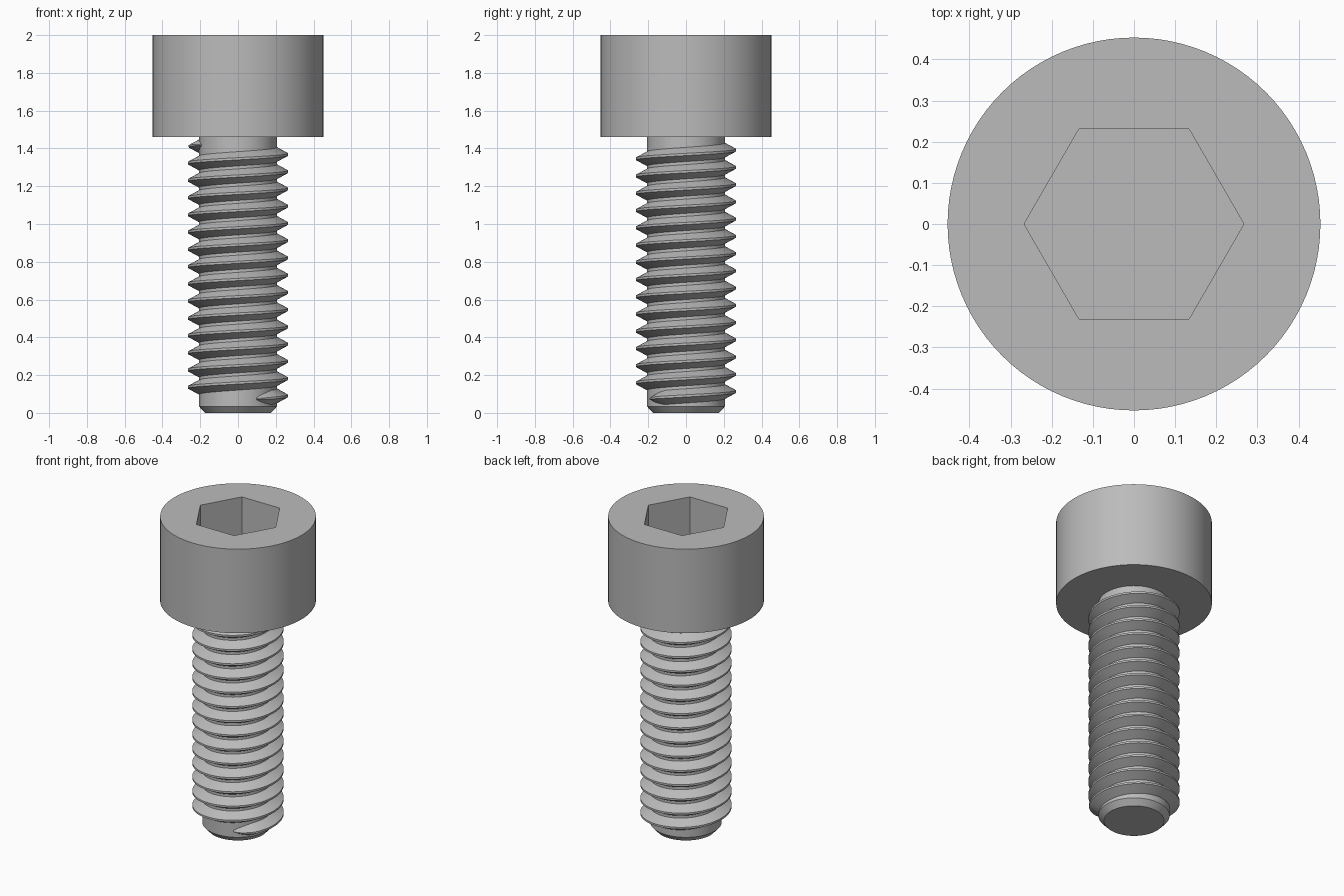
import bpy, bmesh
from math import sin, cos, pi, radians, sqrt

if "Cube" in bpy.data.objects:
    bpy.data.objects.remove(bpy.data.objects["Cube"])

HEAD_R, HEAD_BASE, TOP = 0.453, 1.46, 2.0
ROOT_R, CREST_R, PITCH = 0.207, 0.266, 0.0913

steel = bpy.data.materials.new("grey steel")
steel.use_nodes = True
steel.diffuse_color = (0.5, 0.5, 0.5, 1)
steel.node_tree.nodes["Principled BSDF"].inputs["Base Color"].default_value = (0.5, 0.5, 0.5, 1)


def finish(name, bm):
    """Turn a bmesh into a steel object."""
    bmesh.ops.recalc_face_normals(bm, faces=bm.faces)
    mesh = bpy.data.meshes.new(name)
    bm.to_mesh(mesh)
    bm.free()
    mesh.materials.append(steel)
    obj = bpy.data.objects.new(name, mesh)
    bpy.context.collection.objects.link(obj)
    return obj


def activate(obj):
    bpy.ops.object.select_all(action='DESELECT')
    obj.select_set(True)
    bpy.context.view_layer.objects.active = obj


def smooth(obj):
    activate(obj)
    bpy.ops.object.shade_smooth_by_angle(angle=radians(25))


def stack(name, sections, sides):
    """Closed solid from (radius, height) rings, capped at both ends."""
    bm = bmesh.new()
    rings = [[bm.verts.new((r * cos(2 * pi * i / sides), r * sin(2 * pi * i / sides), z))
              for i in range(sides)] for r, z in sections]
    for a, b in zip(rings, rings[1:]):
        for i in range(sides):
            j = (i + 1) % sides
            bm.faces.new((a[i], a[j], b[j], b[i]))
    bm.faces.new(rings[0])
    bm.faces.new(rings[-1])
    return finish(name, bm)


# Chamfered shank and cylindrical head in one lathed piece
screw = stack("head_and_shank", [(0.175, 0), (ROOT_R, 0.035), (ROOT_R, HEAD_BASE),
                                 (HEAD_R, HEAD_BASE), (HEAD_R, TOP)], 96)

# Hexagonal drive socket cut into the head
cutter = stack("socket_cutter", [(0.267, TOP - 0.28), (0.267, TOP + 0.1)], 6)
cutter.hide_render = True
cut = screw.modifiers.new("socket", 'BOOLEAN')
cut.operation = 'DIFFERENCE'
cut.solver = 'EXACT'
cut.object = cutter
activate(screw)
bpy.ops.object.modifier_apply(modifier=cut.name)
bpy.data.objects.remove(cutter)
smooth(screw)

# Right-handed helical thread, running out into the shank at both ends
START, END, FADE = radians(-62), radians(14 * 360 + 200), radians(30)
STEPS = 1000
bm = bmesh.new()
rows = []
for k in range(STEPS + 1):
    a = START + (END - START) * k / STEPS
    z = 0.09 + PITCH * a / (2 * pi)
    grow = max(0.03, min(1, (a - START) / FADE, (END - a) / FADE))
    size = sqrt(grow)
    crest = ROOT_R + (CREST_R - ROOT_R) * size
    section = [(ROOT_R - 0.006, -0.041 * size), (crest, -0.006 * size),
               (crest, 0.006 * size), (ROOT_R - 0.006, 0.041 * size)]
    rows.append([bm.verts.new((r * cos(a), r * sin(a), z + dz)) for r, dz in section])
for p, q in zip(rows, rows[1:]):
    for i in range(4):
        j = (i + 1) % 4
        bm.faces.new((p[i], q[i], q[j], p[j]))
bm.faces.new(rows[0])
bm.faces.new(rows[-1])
smooth(finish("thread", bm))
